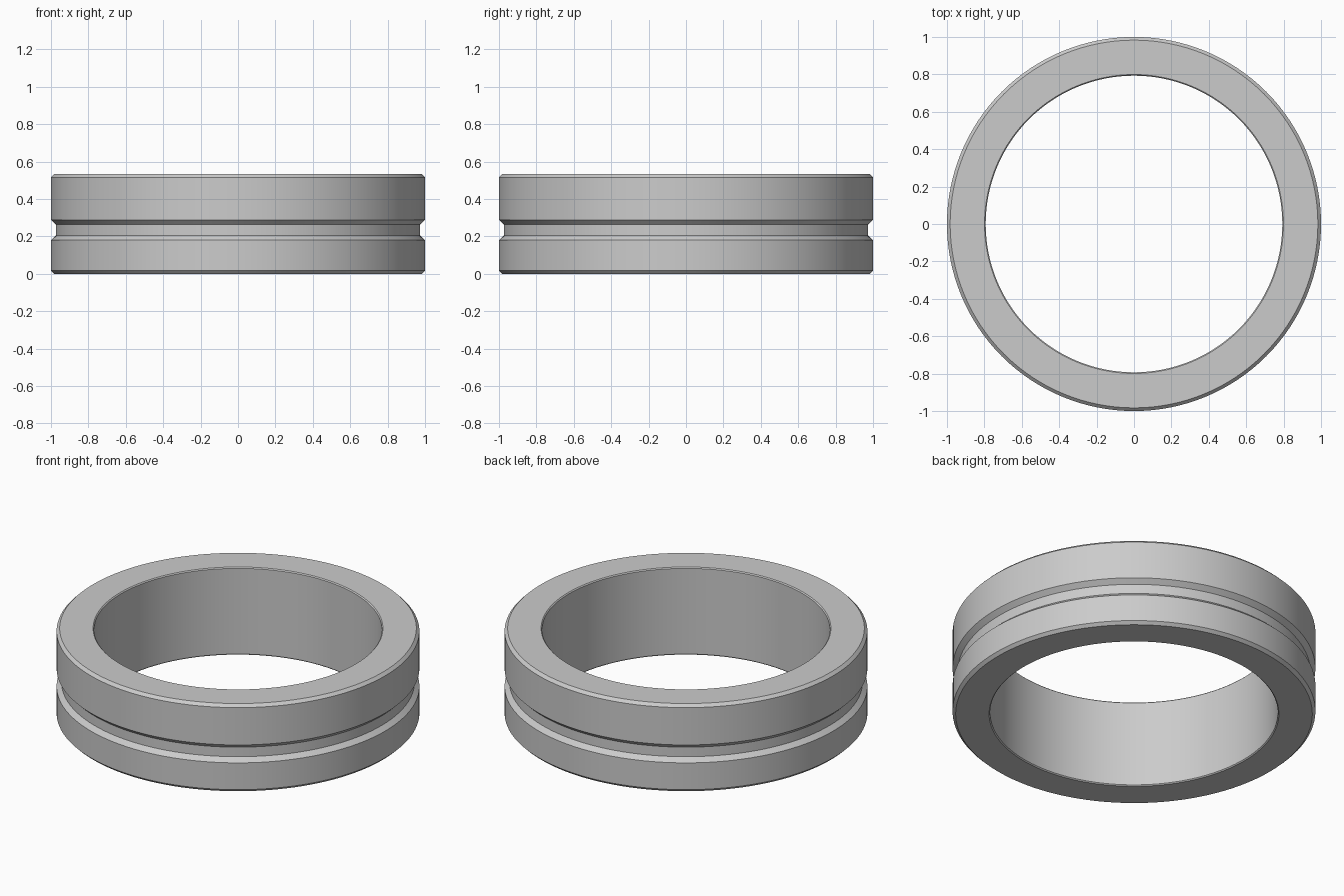
import bpy
import bmesh
from math import cos, sin, tau, radians

cube = bpy.data.objects.get("Cube")
if cube:
    bpy.data.objects.remove(cube, do_unlink=True)

# Plain grey material
grey = bpy.data.materials.new("plain grey")
grey.use_nodes = True
colour = (0.6, 0.6, 0.6, 1)
grey.diffuse_color = colour
grey.node_tree.nodes["Principled BSDF"].inputs["Base Color"].default_value = colour

SEGMENTS = 128
HEIGHT = 0.533
OUTER, INNER, GROOVE = 1.0, 0.793, 0.973
BEVEL, LIP = 0.017, 0.006

# Closed cross-section (radius, height): bevelled rims and an outer groove
profile = [
    (INNER + LIP, 0), (OUTER - BEVEL, 0), (OUTER, BEVEL),
    (OUTER, 0.18), (GROOVE, 0.205), (GROOVE, 0.263), (OUTER, 0.289),
    (OUTER, HEIGHT - BEVEL), (OUTER - BEVEL, HEIGHT),
    (INNER + LIP, HEIGHT), (INNER, HEIGHT - LIP), (INNER, LIP),
]


def lathe(name, section, material):
    """Revolve a closed section around z."""
    bm = bmesh.new()
    rings = []
    for i in range(SEGMENTS):
        a = tau * i / SEGMENTS
        rings.append([bm.verts.new((r * cos(a), r * sin(a), z)) for r, z in section])
    for i, ring in enumerate(rings):
        following = rings[(i + 1) % SEGMENTS]
        for j in range(len(section)):
            k = (j + 1) % len(section)
            bm.faces.new((ring[j], following[j], following[k], ring[k]))
    bmesh.ops.recalc_face_normals(bm, faces=bm.faces)
    mesh = bpy.data.meshes.new(name)
    bm.to_mesh(mesh)
    bm.free()
    mesh.materials.append(material)
    obj = bpy.data.objects.new(name, mesh)
    bpy.context.collection.objects.link(obj)
    return obj


# Grooved ring
ring = lathe("grooved_ring", profile, grey)
bpy.ops.object.select_all(action="DESELECT")
ring.select_set(True)
bpy.context.view_layer.objects.active = ring
bpy.ops.object.shade_smooth_by_angle(angle=radians(30))
